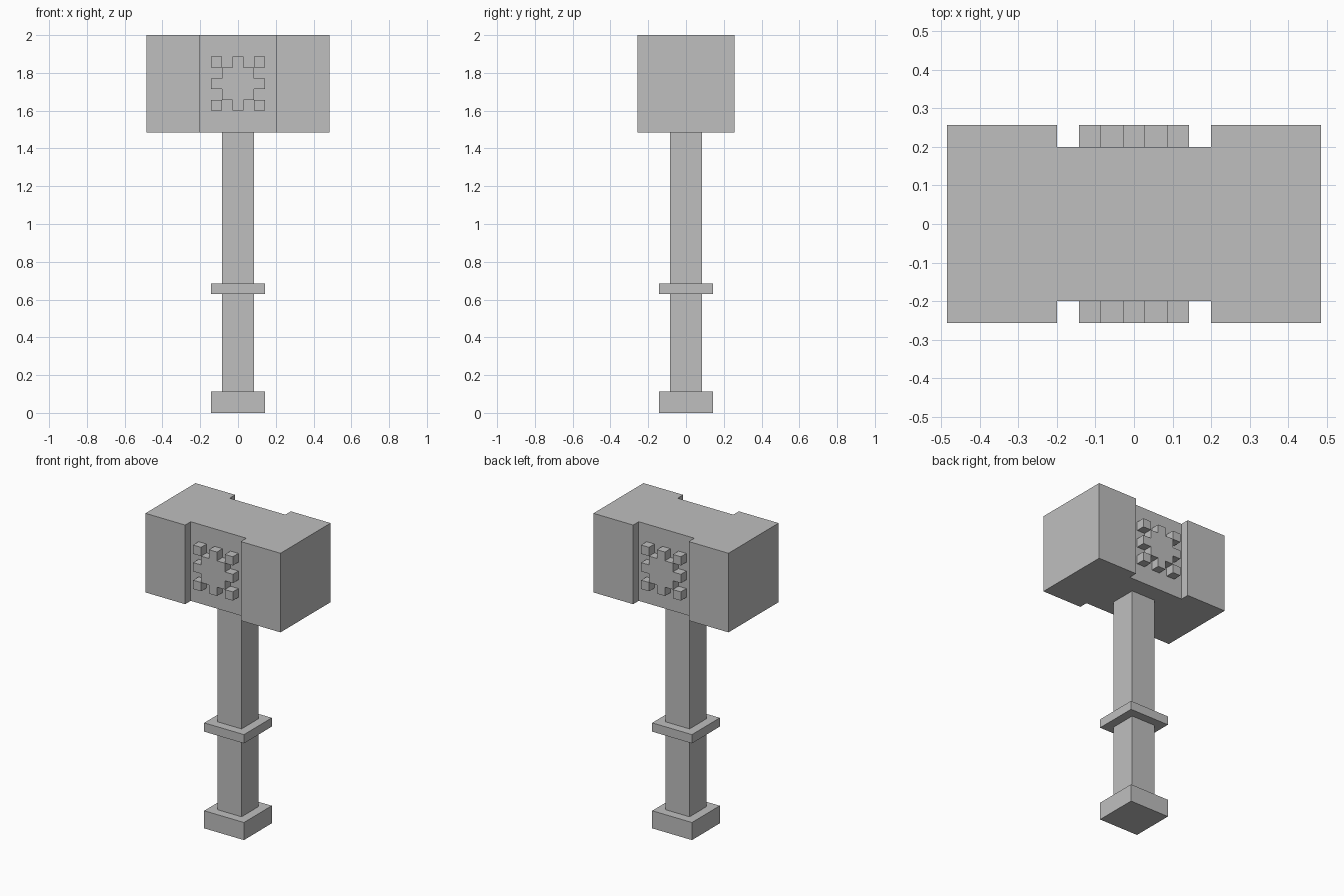
import bpy
import bmesh
from mathutils import Matrix, Vector

if "Cube" in bpy.data.objects:
    bpy.data.objects.remove(bpy.data.objects["Cube"], do_unlink=True)

U = 2 / 35  # one block of the grid the hammer is laid out on

grey = bpy.data.materials.new("plain_grey")
grey.use_nodes = True
grey.diffuse_color = (0.52, 0.52, 0.52, 1)
grey.node_tree.nodes["Principled BSDF"].inputs["Base Color"].default_value = grey.diffuse_color


def prism(name, outline, low, high, matrix=Matrix()):
    """Extrude a flat outline along local z, in block units."""
    bm = bmesh.new()
    face = bm.faces.new([bm.verts.new((x, y, low)) for x, y in outline])
    top = bmesh.ops.extrude_face_region(bm, geom=[face])["geom"]
    verts = [v for v in top if isinstance(v, bmesh.types.BMVert)]
    bmesh.ops.translate(bm, verts=verts, vec=(0, 0, high - low))
    bmesh.ops.transform(bm, matrix=Matrix.Scale(U, 4) @ matrix, verts=bm.verts)
    bmesh.ops.recalc_face_normals(bm, faces=bm.faces)
    mesh = bpy.data.meshes.new(name)
    bm.to_mesh(mesh)
    bm.free()
    mesh.materials.append(grey)
    obj = bpy.data.objects.new(name, mesh)
    bpy.context.collection.objects.link(obj)
    return obj


def square(half, cx=0, cy=0):
    return [(cx + sx * half, cy + sy * half)
            for sx, sy in ((-1, -1), (1, -1), (1, 1), (-1, 1))]


def four_fold(points):
    """Repeat a quarter outline around the centre."""
    out = []
    for _ in range(4):
        out += points
        points = [(-y, x) for x, y in points]
    return out


# Shaft with its pommel and grip ring
prism("pommel", square(2.5), 0, 2)
prism("lower_handle", square(1.5), 2, 11)
prism("grip_ring", square(2.5), 11, 12)
prism("upper_handle", square(1.5), 12, 26)

# Head: a block with a shallow channel down the front and back
half = [(8.5, -4.5), (8.5, 4.5), (3.5, 4.5), (3.5, 3.5)]
half += [(-3.5, 3.5), (-3.5, 4.5)]
prism("hammer_head", half + [(-x, -y) for x, y in half], 26, 35)

# Raised emblem in each channel: toothed centre with four loose corner blocks
gear = four_fold([(1.5, -1.5), (1.5, -0.5), (2.5, -0.5), (2.5, 0.5), (1.5, 0.5)])
for side, turn in (("front", 0), ("back", 180)):
    spin = Matrix.Rotation(turn * 0.0174532925, 4, "Z")
    place = (Matrix.Translation(Vector((0, 0, 30.5))) @ spin
             @ Matrix.Rotation(1.5707963, 4, "X"))
    prism(side + "_emblem_centre", gear, 3.5, 4.5, place)
    for cx, edge in ((-2, "right"), (2, "left")):
        for cy, level in ((-2, "lower"), (2, "upper")):
            word = edge if turn == 0 else {"left": "right", "right": "left"}[edge]
            prism(f"{side}_emblem_{level}_{word}", square(0.5, cx, cy), 3.5, 4.5, place)
